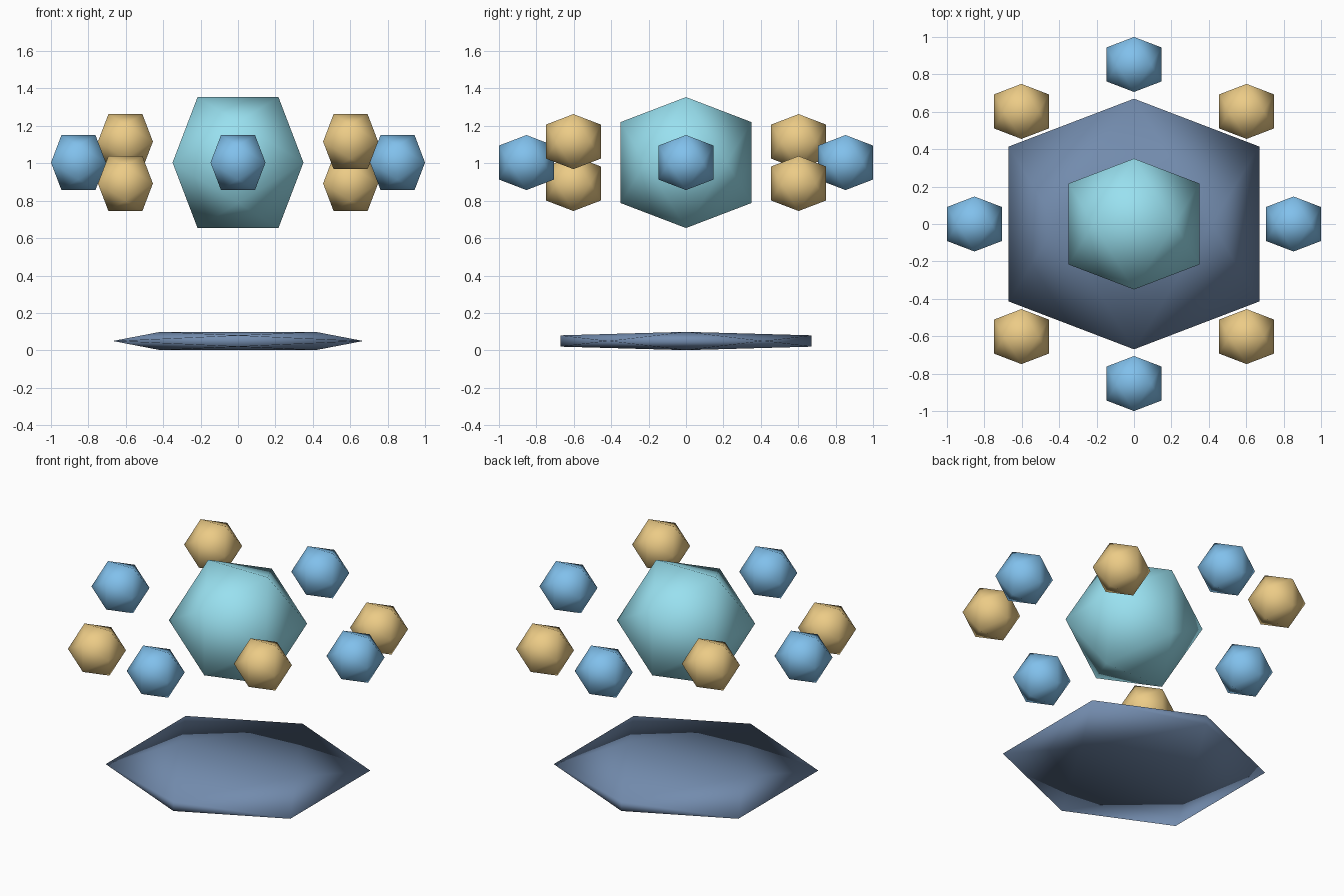
import bpy, bmesh
from mathutils import Vector

if "Cube" in bpy.data.objects:
    bpy.data.objects.remove(bpy.data.objects["Cube"])

PHI = (1 + 5 ** 0.5) / 2


def material(name, rgb):
    m = bpy.data.materials.new(name)
    m.diffuse_color = (*rgb, 1)
    m.use_nodes = True
    m.node_tree.nodes["Principled BSDF"].inputs["Base Color"].default_value = m.diffuse_color
    return m


def icosahedron(name, center, half, mat):
    """Axis-aligned icosahedron with the given half extents, smooth shaded."""
    bm = bmesh.new()
    s = 1 / PHI
    for a in (-1, 1):
        for b in (-s, s):
            for p in ((a, b, 0), (0, a, b), (b, 0, a)):
                bm.verts.new([p[i] * half[i] for i in range(3)])
    bmesh.ops.convex_hull(bm, input=bm.verts[:])
    bmesh.ops.recalc_face_normals(bm, faces=bm.faces[:])
    for f in bm.faces:
        f.smooth = True
    me = bpy.data.meshes.new(name)
    bm.to_mesh(me)
    bm.free()
    me.materials.append(mat)
    ob = bpy.data.objects.new(name, me)
    ob.location = Vector(center)
    bpy.context.collection.objects.link(ob)
    return ob


slate = material("slate", (0.17, 0.26, 0.42))
teal = material("teal", (0.32, 0.75, 0.87))
blue = material("blue", (0.22, 0.53, 0.84))
gold = material("gold", (0.84, 0.60, 0.24))

MID = 1.004   # height of the floating core
R = 0.147     # half extent of the small crystals

# Flattened base and large core
icosahedron("base", (0, 0, 0.05), (0.67, 0.67, 0.049), slate)
icosahedron("core", (0, 0, MID), (0.35, 0.35, 0.35), teal)

# Blue satellites on the axes
for i, (x, y) in enumerate(((1, 0), (0, 1), (-1, 0), (0, -1))):
    icosahedron(f"axis_satellite_{i + 1}", (x * 0.853, y * 0.853, MID), (R, R, R), blue)

# Gold satellites on the diagonals, alternating high and low
for i, (x, y) in enumerate(((1, 1), (-1, 1), (-1, -1), (1, -1))):
    icosahedron(f"diagonal_satellite_{i + 1}",
                (x * 0.602, y * 0.602, MID - x * y * 0.112), (R, R, R), gold)
